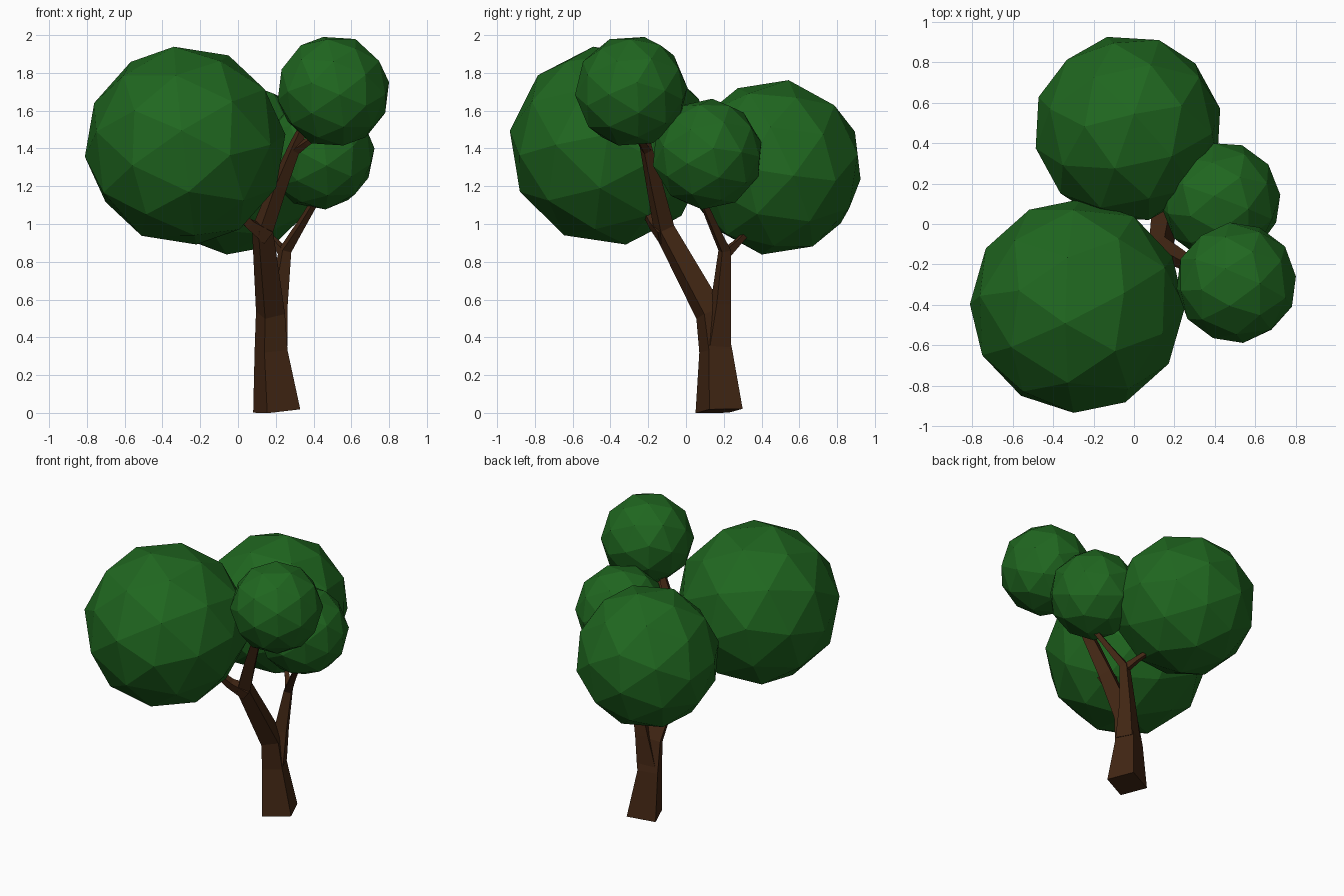
import bpy, bmesh, math
from mathutils import Vector

if "Cube" in bpy.data.objects:
    bpy.data.objects.remove(bpy.data.objects["Cube"])


def material(name, color):
    m = bpy.data.materials.new(name)
    m.diffuse_color = (*color, 1)
    m.use_nodes = True
    m.node_tree.nodes["Principled BSDF"].inputs["Base Color"].default_value = m.diffuse_color
    return m


bark = material("bark", (0.055, 0.02, 0.007))
leaf = material("leaf", (0.014, 0.135, 0.014))
SIDE = Vector((math.cos(math.radians(-22)), math.sin(math.radians(-22)), 0))


def limb(name, path):
    """Four-sided tapered tube through (x, y, z, radius) points."""
    bm = bmesh.new()
    pts = [Vector(p[:3]) for p in path]
    rings = []
    for i, p in enumerate(pts):
        t = (pts[min(i + 1, len(pts) - 1)] - pts[max(i - 1, 0)]).normalized()
        u = (SIDE - t * SIDE.dot(t)).normalized()
        v = t.cross(u)
        r = path[i][3]
        rings.append([bm.verts.new(p + r * (u * math.cos(a) + v * math.sin(a)))
                      for a in (k * math.pi / 2 for k in range(4))])
    for a, b in zip(rings, rings[1:]):
        for k in range(4):
            bm.faces.new((a[k], a[(k + 1) % 4], b[(k + 1) % 4], b[k]))
    bm.faces.new(rings[0][::-1])
    bm.faces.new(rings[-1])
    me = bpy.data.meshes.new(name)
    bm.to_mesh(me)
    bm.free()
    me.materials.append(bark)
    bpy.context.collection.objects.link(bpy.data.objects.new(name, me))


# Trunk leaning into the thick front branch
limb("trunk", [(0.205, 0.175, 0.01, 0.135), (0.175, 0.157, 0.33, 0.094),
               (0.172, 0.125, 0.53, 0.082), (0.13, -0.115, 0.97, 0.06),
               (0.215, -0.165, 1.2, 0.048), (0.305, -0.215, 1.42, 0.034),
               (0.35, -0.23, 1.52, 0.025)])
# Thin rear branch
limb("rear_branch", [(0.185, 0.16, 0.36, 0.085), (0.21, 0.185, 0.58, 0.058),
                     (0.25, 0.205, 0.86, 0.036), (0.33, 0.145, 0.99, 0.026),
                     (0.42, 0.08, 1.14, 0.02)])
# Short twigs reaching into the foliage
limb("front_twig", [(0.15, -0.11, 0.94, 0.055), (0.06, -0.17, 1.0, 0.035),
                    (-0.04, -0.23, 1.1, 0.025)])
limb("top_twig", [(0.30, -0.21, 1.39, 0.03), (0.36, -0.235, 1.43, 0.022),
                  (0.44, -0.26, 1.48, 0.018)])
limb("rear_twig", [(0.25, 0.205, 0.84, 0.033), (0.20, 0.27, 0.90, 0.022),
                   (0.14, 0.33, 0.96, 0.018)])

# Faceted foliage balls
for name, center, r, rot in [
        ("large_foliage", (-0.28, -0.405, 1.415), 0.534, (0.5, 0.3, 0.2)),
        ("rear_foliage", (-0.03, 0.472, 1.30), 0.468, (0.3, 0.6, 0.9)),
        ("top_foliage", (0.505, -0.29, 1.703), 0.300, (0.7, 0.2, 0.4)),
        ("side_foliage", (0.43, 0.112, 1.37), 0.296, (0.2, 0.5, 1.3))]:
    bpy.ops.mesh.primitive_ico_sphere_add(subdivisions=2, radius=r, location=center, rotation=rot)
    ob = bpy.context.object
    ob.name = name
    ob.data.materials.append(leaf)
